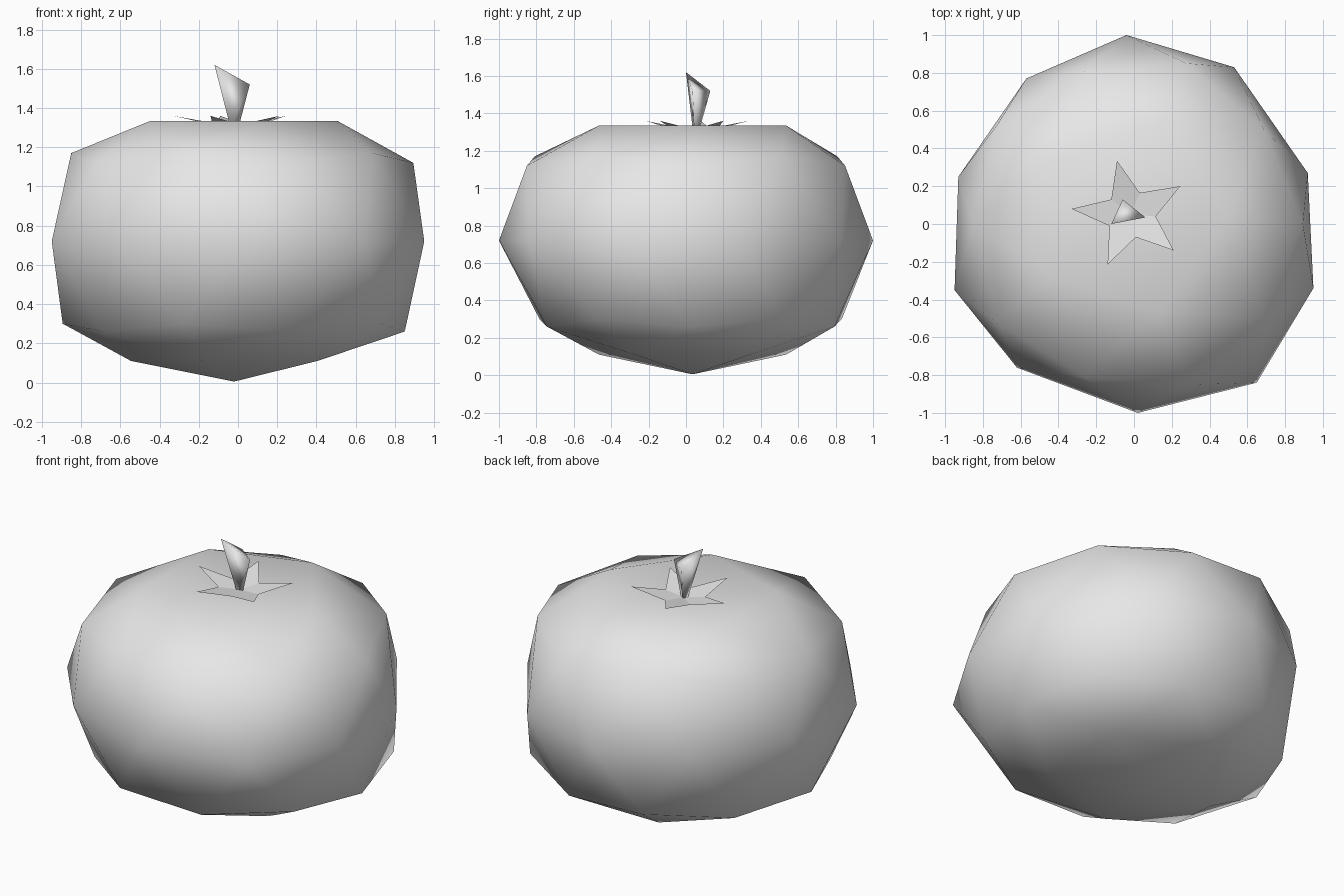
import bpy
import math
from mathutils import Vector

if "Cube" in bpy.data.objects:
    bpy.data.objects.remove(bpy.data.objects["Cube"], do_unlink=True)

grey = bpy.data.materials.new("plain_grey")
grey.use_nodes = True
COLOUR = (0.8, 0.8, 0.8, 1)
grey.diffuse_color = COLOUR
for node in grey.node_tree.nodes:
    if node.type == "BSDF_PRINCIPLED":
        node.inputs["Base Color"].default_value = COLOUR


def build(name, verts, faces):
    mesh = bpy.data.meshes.new(name)
    mesh.from_pydata(verts, [], faces)
    mesh.materials.append(grey)
    obj = bpy.data.objects.new(name, mesh)
    bpy.context.collection.objects.link(obj)
    return obj


# Fruit body: coarse sphere with a flattened, dimpled top and a pointed base
LEVELS = [(-1, 0.005), (-0.851, 0.11), (-0.526, 0.26), (-0.447, 0.3), (0, 0.72),
          (0.447, 1.12), (0.526, 1.17), (0.851, 1.335), (1, 1.285)]
# Uneven widest ring, counter-clockwise from the right-hand side
RING = [(0.92, 0.27), (0.53, 0.83), (-0.04, 1), (-0.57, 0.77), (-0.93, 0.25),
        (-0.95, -0.35), (-0.62, -0.76), (0.02, -1), (0.65, -0.84), (0.95, -0.34)]

bpy.ops.mesh.primitive_ico_sphere_add(subdivisions=2, radius=1)
body = bpy.context.object
body.name = "fruit_body"
for v in body.data.vertices:
    x, y, z = v.co
    height = min(LEVELS, key=lambda level: abs(level[0] - z))[1]
    if abs(z) < 0.1:
        step = round((math.degrees(math.atan2(y, x)) - 18) / 36) % 10
        x, y = RING[step]
    elif abs(z) > 0.8:
        x, y = x - 0.02, y + 0.035
    elif z < 0:
        y = y * 0.95 + 0.025
    v.co = (x, y, height)
body.data.materials.append(grey)
body.data.shade_smooth()

# Leaf star: five upturned pointed leaves around the dimple
TIPS = [(-0.33, 0.08), (-0.09, 0.335), (0.245, 0.2), (0.21, -0.14), (-0.14, -0.215)]
NOTCHES = [(-0.12, 0.13), (0.03, 0.165), (0.115, 0.04), (0.01, -0.07), (-0.13, -0.01)]
verts = [(-0.02, 0.05, 1.305)]
verts += [(x, y, 1.36) for x, y in TIPS]
verts += [(x, y, 1.315) for x, y in NOTCHES]
faces = [(0, 6 + i, 1 + i, 6 + (i - 1) % 5) for i in range(5)]
build("leaf_star", verts, faces)

# Stem: three-sided, flaring upwards to a slanted end
top = [Vector((-0.12, 0, 1.62)), Vector((0.06, 0.035, 1.52)), Vector((-0.06, 0.13, 1.52))]
root = Vector((-0.02, 0.05, 1.29))
base = [root + Vector((p.x + 0.04, p.y - 0.055, 0)) * 0.2 for p in top]
sides = [(i, (i + 1) % 3, 3 + (i + 1) % 3, 3 + i) for i in range(3)]
stem = build("stem", base + top, sides + [(3, 4, 5), (2, 1, 0)])
stem.data.shade_smooth()
